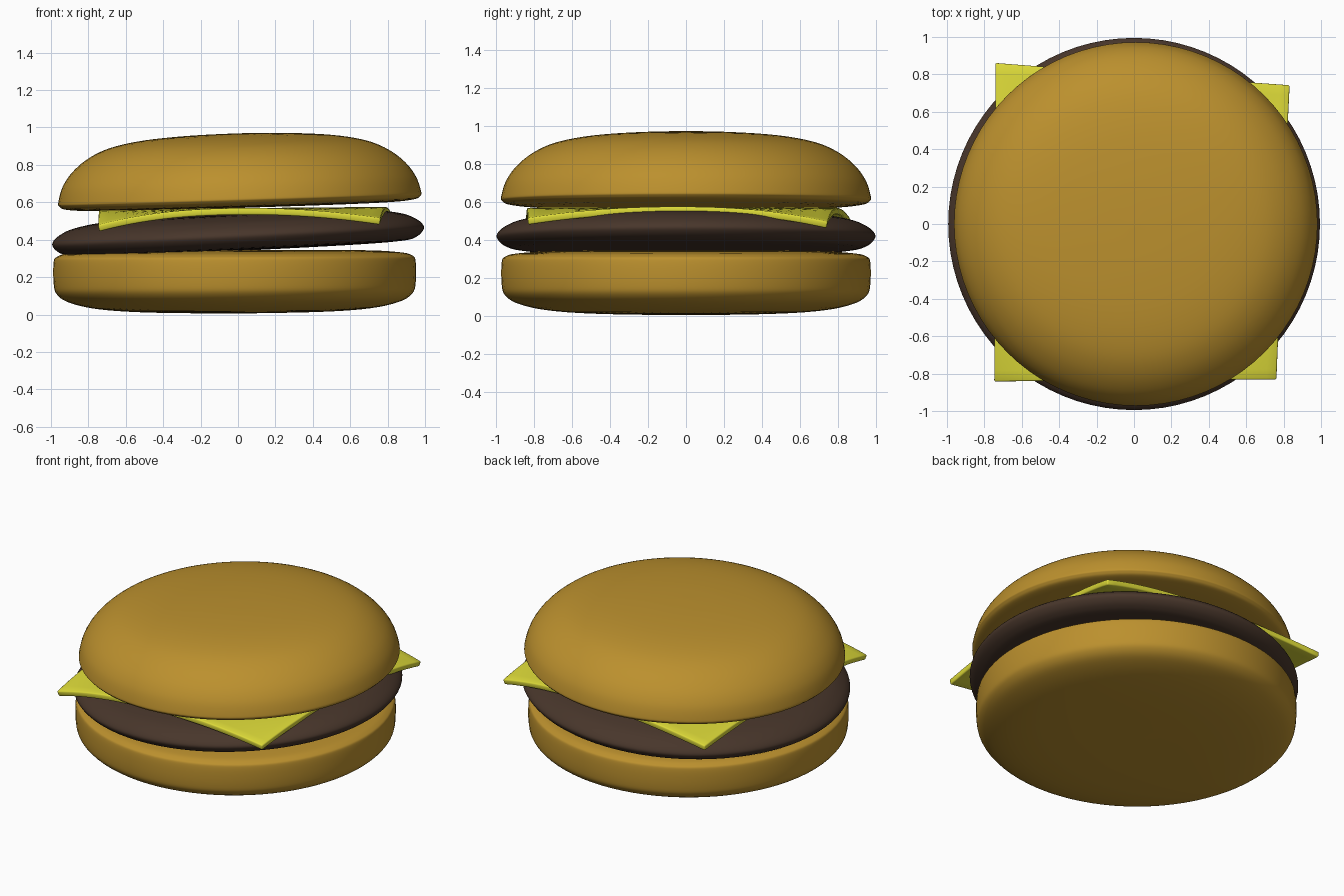
import bpy, bmesh, math
from mathutils import Vector

if "Cube" in bpy.data.objects:
    bpy.data.objects.remove(bpy.data.objects["Cube"])


def material(name, rgb):
    m = bpy.data.materials.new(name)
    m.diffuse_color = (*rgb, 1)
    m.use_nodes = True
    m.node_tree.nodes["Principled BSDF"].inputs["Base Color"].default_value = m.diffuse_color
    return m


BUN = material("bread", (0.50, 0.28, 0.027))
MEAT = material("meat", (0.065, 0.037, 0.024))
YELLOW = material("cheese", (0.72, 0.70, 0.04))


def smooth_profile(pts, steps=5):
    """Catmull-Rom curve through (radius, height) points."""
    p = [Vector(q) for q in pts]
    p = [p[0]] + p + [p[-1]]
    out = []
    for a, b, c, d in zip(p, p[1:], p[2:], p[3:]):
        for i in range(steps):
            t = i / steps
            out.append(0.5 * (2 * b + (c - a) * t + (2 * a - 5 * b + 4 * c - d) * t * t
                              + (3 * b - a - 3 * c + d) * t ** 3))
    return out + [p[-1]]


def make_object(name, bm, mat):
    bmesh.ops.recalc_face_normals(bm, faces=bm.faces)
    for f in bm.faces:
        f.smooth = True
    me = bpy.data.meshes.new(name)
    bm.to_mesh(me)
    bm.free()
    me.materials.append(mat)
    ob = bpy.data.objects.new(name, me)
    bpy.context.collection.objects.link(ob)
    return ob


def lathe(name, pts, mat, loc, slope=0.0):
    """Revolve a profile about z, then tilt it so +x rises by the slope."""
    bm = bmesh.new()
    vs = [bm.verts.new((max(q.x, 0), 0, q.y)) for q in smooth_profile(pts)]
    es = [bm.edges.new(e) for e in zip(vs, vs[1:])]
    bmesh.ops.spin(bm, geom=vs + es, cent=(0, 0, 0), axis=(0, 0, 1),
                   angle=math.tau, steps=80, use_duplicate=False)
    bmesh.ops.remove_doubles(bm, verts=bm.verts, dist=1e-4)
    ob = make_object(name, bm, mat)
    ob.location = loc
    ob.rotation_euler.y = -math.atan(slope)
    return ob


# Bottom bun: flat-topped disc with a rounded underside
lathe("bottom_bun",
      [(0, 0.005), (0.45, 0.012), (0.72, 0.03), (0.88, 0.065), (0.95, 0.11),
       (0.968, 0.17), (0.968, 0.28), (0.95, 0.312), (0.88, 0.33), (0.65, 0.342), (0, 0.345)],
      BUN, (-0.017, 0, 0), 0.004)

# Meat patty, tilted up to the right
lathe("patty",
      [(0, -0.09), (0.6, -0.086), (0.87, -0.077), (0.95, -0.06), (0.99, -0.025),
       (0.99, 0.005), (0.95, 0.04), (0.87, 0.072), (0.7, 0.097), (0.4, 0.106), (0, 0.108)],
      MEAT, (0, 0, 0.43), 0.047)

# Top bun dome
lathe("top_bun",
      [(0, -0.03), (0.5, -0.028), (0.8, -0.023), (0.93, -0.012), (0.966, 0.006),
       (0.97, 0.03), (0.945, 0.11), (0.89, 0.188), (0.8, 0.26), (0.68, 0.312),
       (0.5, 0.346), (0.25, 0.364), (0, 0.369)],
      BUN, (0.01, 0, 0.6), 0.03)

# Cheese slice: square sheet with drooping corners (x, y, droop)
FL, FR = Vector((-0.745, -0.84, 0.085)), Vector((0.76, -0.83, 0.06))
BL, BR = Vector((-0.74, 0.86, 0.045)), Vector((0.83, 0.74, 0.08))
N = 28
bm = bmesh.new()
grid = []
for j in range(N + 1):
    row = []
    for i in range(N + 1):
        s, t = i / N, j / N
        p = FL.lerp(FR, s).lerp(BL.lerp(BR, s), t)
        u, v = abs(2 * s - 1), abs(2 * t - 1)
        z = 0.551 + 0.008 * p.x - p.z * (u * v) ** 2.2
        row.append(bm.verts.new((p.x, p.y, z)))
    grid.append(row)
for a, b in zip(grid, grid[1:]):
    for i in range(N):
        bm.faces.new((a[i], a[i + 1], b[i + 1], b[i]))
cheese = make_object("cheese_slice", bm, YELLOW)
sol = cheese.modifiers.new("thickness", "SOLIDIFY")
sol.thickness = 0.036
sol.offset = 0
bev = cheese.modifiers.new("soft_edge", "BEVEL")
bev.width = 0.008
bev.segments = 2
